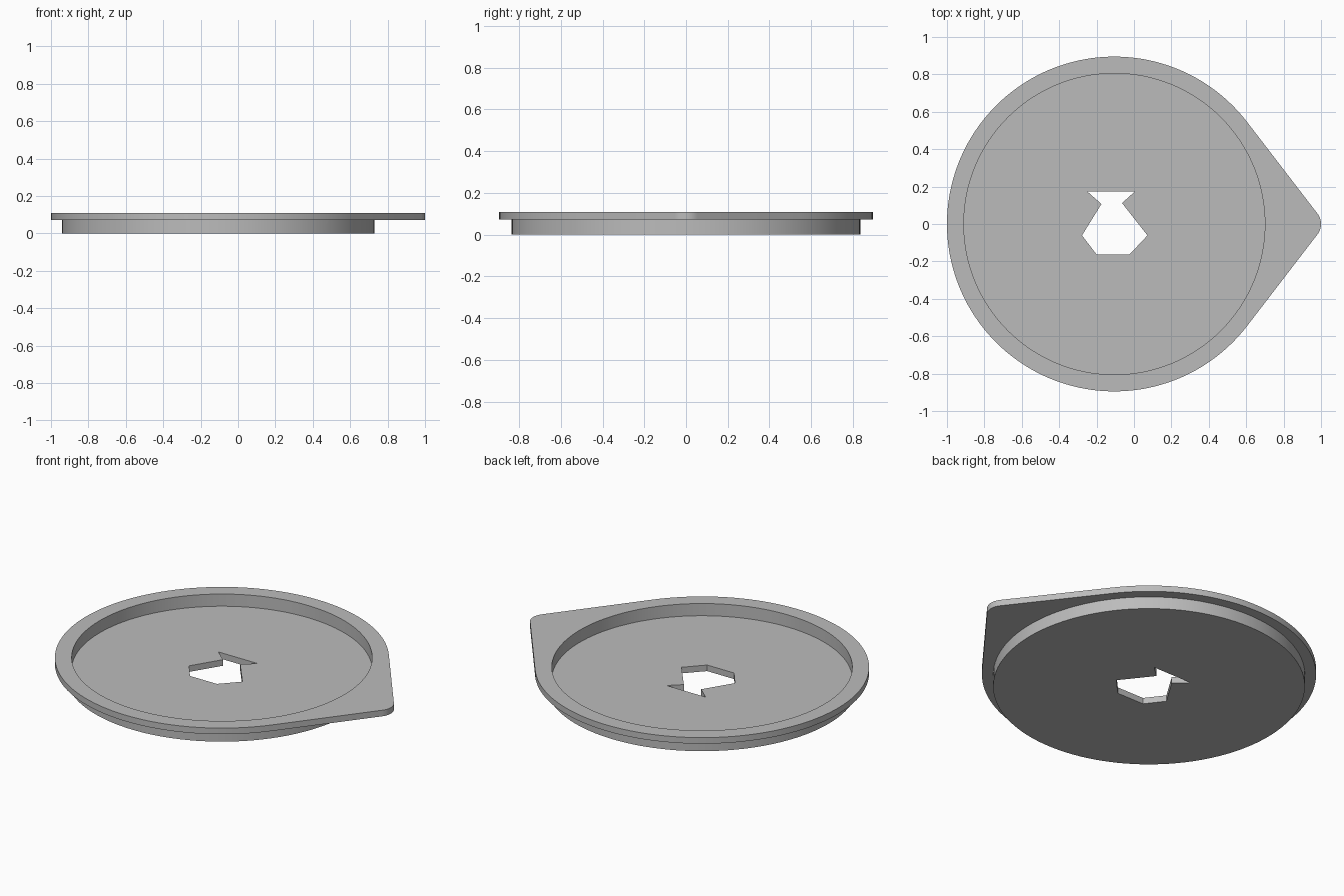
import bpy
import bmesh
from math import acos, cos, pi, radians, sin

if "Cube" in bpy.data.objects:
    bpy.data.objects.remove(bpy.data.objects["Cube"])

CX = -0.105                       # centre of the round dish
FLANGE_R, BODY_R, RECESS_R, TIP_R = 0.895, 0.835, 0.805, 0.09
FLOOR, LEDGE, TOP = 0.036, 0.072, 0.108

grey = bpy.data.materials.new("plain grey")
grey.use_nodes = True
colour = (0.5, 0.5, 0.5, 1)
grey.diffuse_color = colour
grey.node_tree.nodes["Principled BSDF"].inputs["Base Color"].default_value = colour


def arc(cx, radius, start, end, steps):
    """Points along an arc, both ends included."""
    angles = [start + (end - start) * i / steps for i in range(steps + 1)]
    return [(cx + radius * cos(a), radius * sin(a)) for a in angles]


def prism(name, outline, z0, z1):
    """Upright prism over a flat outline."""
    bm = bmesh.new()
    face = bm.faces.new([bm.verts.new((x, y, z0)) for x, y in outline])
    grown = bmesh.ops.extrude_face_region(bm, geom=[face])["geom"]
    verts = [g for g in grown if isinstance(g, bmesh.types.BMVert)]
    bmesh.ops.translate(bm, vec=(0, 0, z1 - z0), verts=verts)
    bmesh.ops.recalc_face_normals(bm, faces=bm.faces)
    mesh = bpy.data.meshes.new(name)
    bm.to_mesh(mesh)
    bm.free()
    mesh.materials.append(grey)
    obj = bpy.data.objects.new(name, mesh)
    bpy.context.collection.objects.link(obj)
    return obj


def combine(target, other, operation):
    """Apply a boolean and remove the helper."""
    mod = target.modifiers.new(operation.lower(), "BOOLEAN")
    mod.operation, mod.solver, mod.object = operation, "EXACT", other
    bpy.context.view_layer.objects.active = target
    bpy.ops.object.modifier_apply(modifier=mod.name)
    bpy.data.objects.remove(other)


def circle(radius):
    return arc(CX, radius, 0, 2 * pi, 128)[:-1]


# Flange: a big arc joined by tangent lines to a small rounded tip
tip_x = 1 - TIP_R
tangent = acos((FLANGE_R - TIP_R) / (tip_x - CX))
outline = arc(CX, FLANGE_R, tangent, 2 * pi - tangent, 110)
outline += arc(tip_x, TIP_R, -tangent, tangent, 14)
tray = prism("pointed_tray", outline, LEDGE, TOP)

# Round body below the flange, hollowed from above
combine(tray, prism("body", circle(BODY_R), 0, LEDGE + 0.01), "UNION")
combine(tray, prism("recess_cutter", circle(RECESS_R), FLOOR, TOP + 0.1), "DIFFERENCE")

# Keyed opening through the floor
keyhole = [(-0.25, 0.174), (0.005, 0.174), (-0.064, 0.112), (0.072, -0.061),
           (-0.024, -0.163), (-0.2, -0.163), (-0.278, -0.061), (-0.174, 0.107)]
combine(tray, prism("keyhole_cutter", keyhole, -0.1, TOP), "DIFFERENCE")

# Smooth round walls, crisp edges
bpy.ops.object.select_all(action="DESELECT")
tray.select_set(True)
bpy.context.view_layer.objects.active = tray
bpy.ops.object.shade_smooth_by_angle(angle=radians(30))
